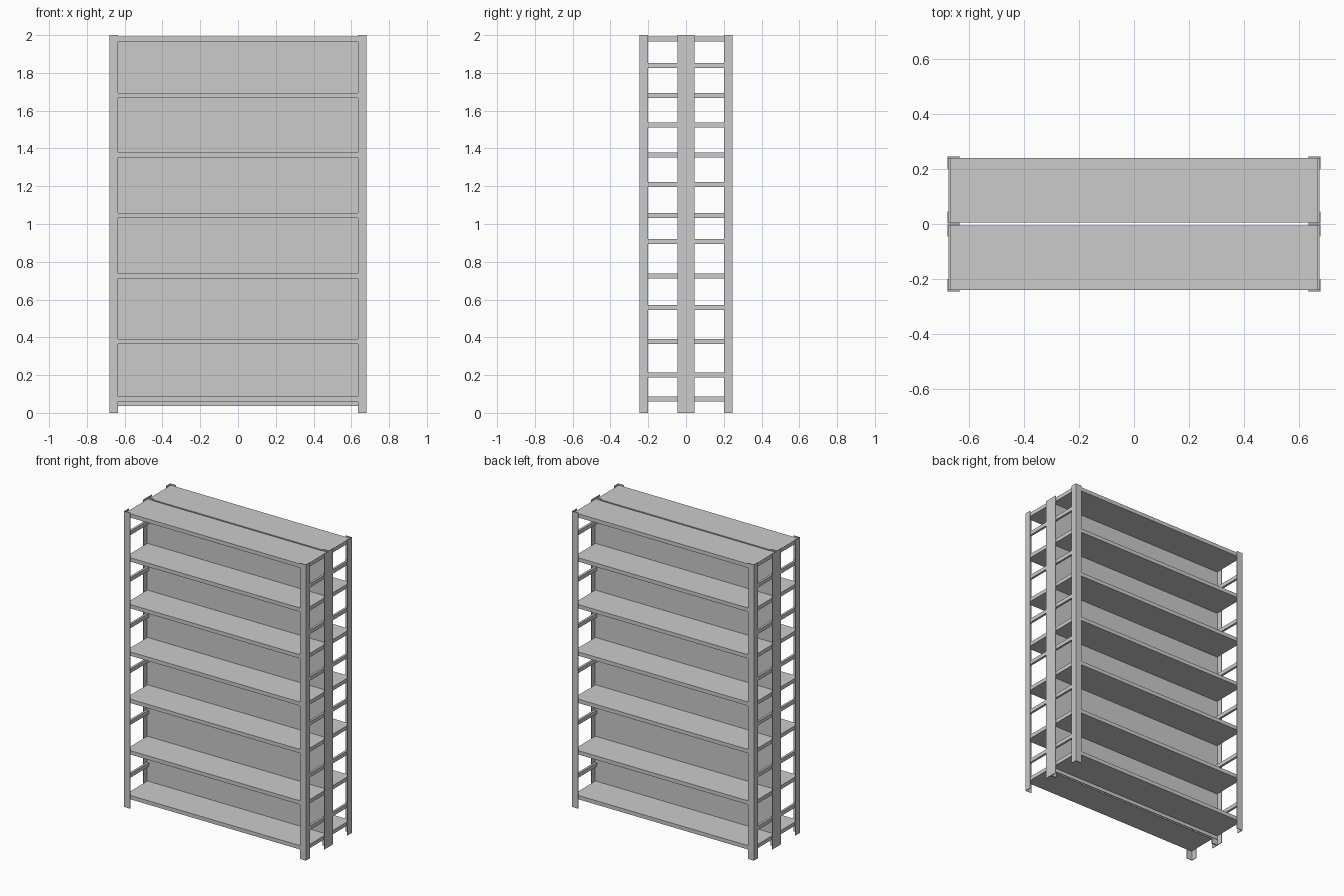
import bpy

if "Cube" in bpy.data.objects:
    bpy.data.objects.remove(bpy.data.objects["Cube"])

POST_X, POST_Y, FLANGE, T = 0.68, 0.246, 0.045, 0.004
SHELF_TOPS = [0.087, 0.39, 0.738, 1.058, 1.378, 1.694, 1.992]
BRACES = [0.2, 0.557, 0.907, 1.21, 1.525, 1.84]


def prism(name, outline, z0, z1):
    """Extrude a flat xy outline from z0 to z1."""
    n = len(outline)
    verts = [(x, y, z) for z in (z0, z1) for x, y in outline]
    faces = [tuple(reversed(range(n))), tuple(range(n, 2 * n))]
    faces += [(i, (i + 1) % n, (i + 1) % n + n, i + n) for i in range(n)]
    mesh = bpy.data.meshes.new(name)
    mesh.from_pydata(verts, [], faces)
    # consistent outward normals for mirrored outlines
    area = sum(outline[i - 1][0] * outline[i][1] - outline[i][0] * outline[i - 1][1]
               for i in range(n))
    if area < 0:
        mesh.flip_normals()
    obj = bpy.data.objects.new(name, mesh)
    bpy.context.collection.objects.link(obj)
    return obj


def box(name, x0, x1, y0, y1, z0, z1):
    return prism(name, [(x0, y0), (x1, y0), (x1, y1), (x0, y1)], z0, z1)


def angle_post(name, cx, cy, dx, dy):
    """L-section upright with its corner at (cx, cy), legs along dx and dy."""
    pts = [(0, 0), (FLANGE, 0), (FLANGE, T), (T, T), (T, FLANGE), (0, FLANGE)]
    prism(name, [(cx + dx * a, cy + dy * b) for a, b in pts], 0, 2)


# Two identical racks standing back to back
for side, s in (("front", -1), ("back", 1)):
    # Angle-iron uprights
    for end, e in (("left", -1), ("right", 1)):
        angle_post(f"{side}_{end}_outer_post", e * POST_X, s * POST_Y, -e, -s)
        angle_post(f"{side}_{end}_inner_post", e * POST_X, s * 0.001, -e, s)
        # Side braces halfway between shelves
        for i, z in enumerate(BRACES):
            xs = sorted((e * 0.661, e * 0.676))
            ys = sorted((s * 0.006, s * 0.241))
            box(f"{side}_{end}_brace_{i}", *xs, *ys, z - 0.013, z + 0.013)
    # Shelves
    ys = sorted((s * 0.0055, s * 0.241))
    for i, z in enumerate(SHELF_TOPS):
        box(f"{side}_shelf_{i}", -0.671, 0.671, *ys, z - 0.026, z)
    # Back panel
    ys = sorted((s * 0.006, s * 0.009))
    box(f"{side}_back_panel", -0.67, 0.67, *ys, 0.037, 1.99)
